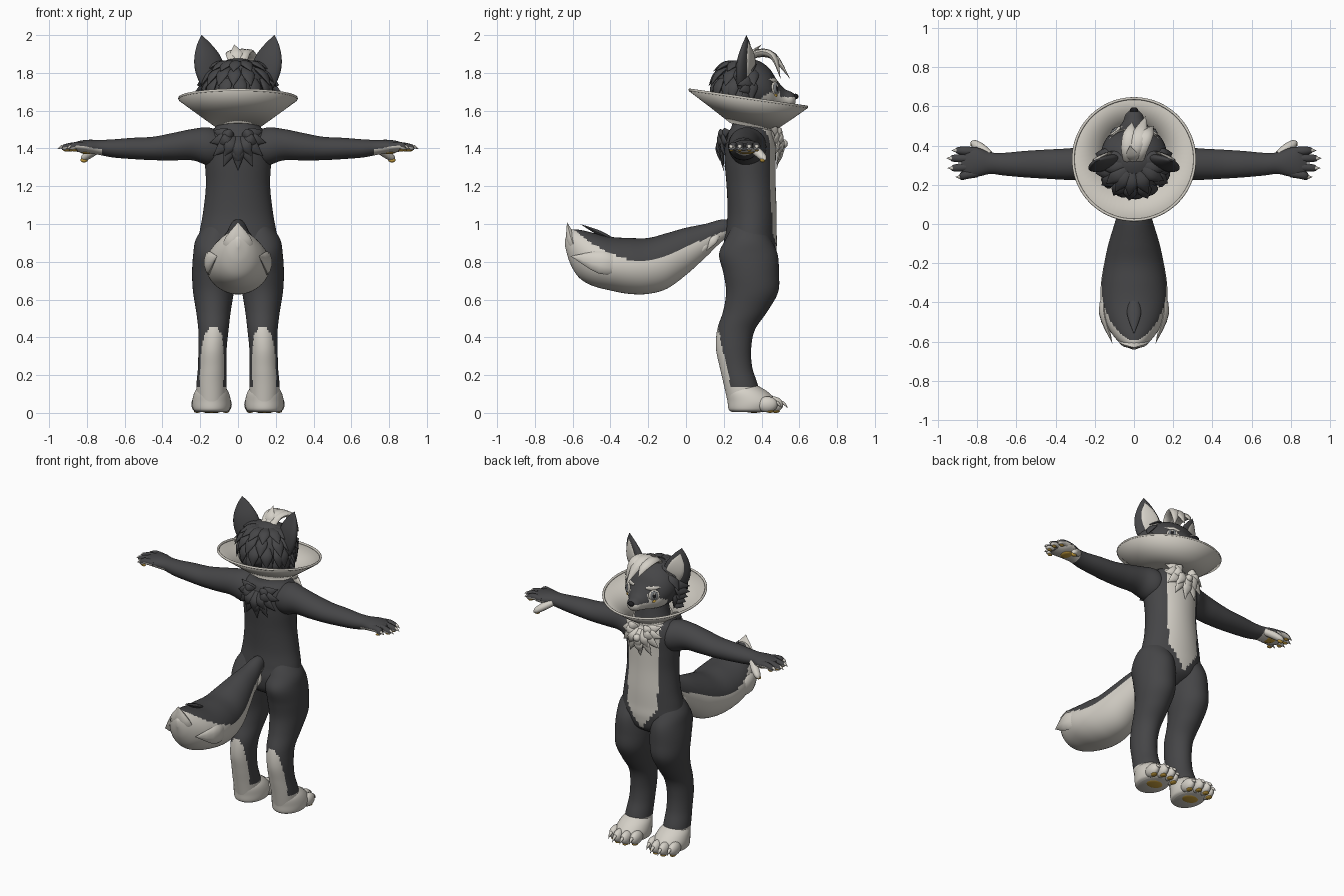
import bpy, bmesh, random
from math import sin, cos, pi, radians
from mathutils import Vector, Matrix
from mathutils.bvhtree import BVHTree

random.seed(4)
if "Cube" in bpy.data.objects:
    bpy.data.objects.remove(bpy.data.objects["Cube"])


def material(name, r, g, b):
    mat = bpy.data.materials.new(name)
    mat.use_nodes = True
    mat.diffuse_color = (r, g, b, 1)
    bsdf = next(n for n in mat.node_tree.nodes if n.type == 'BSDF_PRINCIPLED')
    bsdf.inputs["Base Color"].default_value = (r, g, b, 1)
    return mat


DARK = material("charcoal_fur", .06, .06, .063)
WHITE = material("cream_fur", .66, .63, .57)
CONE = material("cone_plastic", .62, .59, .53)
PAD = material("yellow_pad", .6, .36, .05)
BLACK = material("black", .012, .012, .014)
GREY = material("iris_grey", .2, .21, .22)


def finish(name, bm, mats, rule=None):
    """Turn a bmesh into a smooth object, colouring faces by rule."""
    bmesh.ops.recalc_face_normals(bm, faces=bm.faces)
    if rule:
        for f in bm.faces:
            f.material_index = int(rule(f.calc_center_median(), f.normal))
    mesh = bpy.data.meshes.new(name)
    bm.to_mesh(mesh)
    bm.free()
    for m in mats:
        mesh.materials.append(m)
    mesh.shade_smooth()
    mesh.set_sharp_from_angle(angle=radians(60))
    ob = bpy.data.objects.new(name, mesh)
    bpy.context.collection.objects.link(ob)
    return ob


def spline(rows, steps):
    p = [Vector(r) for r in rows]
    p = [p[0]] + p + [p[-1]]
    out = []
    for a, b, c, d in zip(p, p[1:], p[2:], p[3:]):
        for i in range(steps):
            t = i / steps
            out.append((b * 2 + (c - a) * t + (a * 2 - b * 5 + c * 4 - d) * t ** 2
                        + (b * 3 - a - c * 3 + d) * t ** 3) / 2)
    return out + [p[-1]]


def skin(bm, rings, caps=True):
    vs = [[bm.verts.new(c) for c in ring] for ring in rings]
    n = len(vs[0])
    for a, b in zip(vs, vs[1:]):
        for i in range(n):
            bm.faces.new((a[i], a[(i + 1) % n], b[(i + 1) % n], b[i]))
    if caps:
        bm.faces.new(vs[0])
        bm.faces.new(vs[-1])


def loft(name, rows, u, v, mats, rule=None, side=1, segs=64, steps=7):
    """Rows are centre x, y, z and the two radii along u and v."""
    u, v = Vector(u), Vector(v)
    rings = []
    for r in spline(rows, steps):
        ring = [Vector(r[:3]) + u * max(r[3], .002) * cos(2 * pi * i / segs)
                + v * max(r[4], .002) * sin(2 * pi * i / segs) for i in range(segs)]
        rings.append([(p.x * side, p.y, p.z) for p in ring])
    bm = bmesh.new()
    skin(bm, rings)
    return finish(name, bm, mats, rule)


def tube(bm, rows, normal, flat=.5, steps=4, segs=10):
    """Tapered strand; rows are x, y, z and half width."""
    pts = spline(rows, steps)
    rings = []
    for i, r in enumerate(pts):
        d = (pts[min(i + 1, len(pts) - 1)] - pts[max(i - 1, 0)])
        d = Vector(d[:3]).normalized()
        across = d.cross(Vector(normal)).normalized()
        up = across.cross(d)
        w = max(r[3], .001)
        rings.append([Vector(r[:3]) + across * w * cos(2 * pi * k / segs)
                      + up * w * flat * sin(2 * pi * k / segs) for k in range(segs)])
    skin(bm, rings)


def leaf(bm, base, tip, w, normal, bulge=.015, flat=.4):
    base, tip, n = Vector(base), Vector(tip), Vector(normal).normalized()
    mid = base.lerp(tip, .45) + n * bulge
    tube(bm, [(*base, w * .6), (*mid, w), (*tip, 0)], normal, flat)


def blob(bm, centre, size, direction=(0, 0, 1)):
    rot = Vector(direction).to_track_quat('Z', 'Y').to_matrix().to_4x4()
    mx = Matrix.Translation(centre) @ rot @ Matrix.Diagonal((*size, 1))
    bmesh.ops.create_uvsphere(bm, u_segments=20, v_segments=12, radius=1, matrix=mx)


X, Y, Z = (1, 0, 0), (0, 1, 0), (0, 0, 1)


# Torso with a cream belly panel
def belly(c, n):
    return c.y > .38 and .8 < c.z < 1.5 and abs(c.x) < min(.11, (c.z - .8) * .7)


loft("torso", [(0, .34, .75, .05, .05), (0, .34, .8, .15, .12), (0, .34, .88, .21, .14),
               (0, .345, .96, .203, .135), (0, .35, 1.06, .185, .13), (0, .345, 1.2, .17, .13),
               (0, .34, 1.32, .175, .135), (0, .34, 1.42, .18, .135), (0, .34, 1.48, .16, .12),
               (0, .345, 1.53, .11, .1), (0, .34, 1.68, .08, .08)],
     X, Y, [DARK, WHITE], belly)

# Limbs
for s, tag in ((1, "left"), (-1, "right")):
    loft(tag + "_leg", [(.1, .33, 1, .07, .08), (.118, .33, .92, .105, .12), (.125, .33, .84, .112, .155),
                        (.128, .345, .74, .115, .147), (.13, .35, .64, .108, .138),
                        (.13, .315, .54, .092, .118), (.13, .265, .44, .08, .1),
                        (.135, .252, .34, .075, .093), (.137, .265, .24, .075, .086),
                        (.14, .29, .15, .08, .09), (.14, .31, .06, .08, .09)],
         X, Y, [DARK, WHITE],
         lambda c, n: c.z < .14 or c.z < .47 and c.y < .165 + (.47 - c.z) * .22, s)
    loft(tag + "_foot", [(.14, .3, .15, .06, .07), (.14, .325, .11, .09, .11), (.14, .35, .06, .102, .13),
                         (.14, .345, .02, .097, .12), (.14, .34, .006, .08, .1)], X, Y, [WHITE], side=s)
    toes, claws, pads = bmesh.new(), bmesh.new(), bmesh.new()
    blob(pads, (.14 * s, .36, .009), (.055, .045, .009))
    for dx, y in ((-.076, .43), (-.027, .46), (.027, .46), (.076, .43)):
        x = (.14 + dx) * s
        blob(toes, (x, y, .045), (.031, .055, .042))
        blob(pads, (x, y + .015, .008), (.018, .022, .008))
        leaf(claws, (x, y + .03, .05), (x, y + .08, .025), .011, Z, flat=.9)
    finish(tag + "_toes", toes, [WHITE])
    finish(tag + "_toe_claws", claws, [WHITE])
    finish(tag + "_sole_pads", pads, [PAD])

    loft(tag + "_arm", [(.06, .33, 1.4, .08, .07), (.15, .325, 1.41, .1, .1), (.24, .31, 1.42, .085, .083),
                        (.34, .305, 1.41, .08, .073), (.45, .305, 1.4, .074, .062),
                        (.56, .305, 1.4, .067, .056), (.66, .305, 1.4, .058, .048),
                        (.73, .31, 1.405, .055, .04), (.79, .315, 1.41, .072, .036),
                        (.84, .315, 1.41, .076, .03), (.88, .305, 1.408, .05, .018)],
         Y, Z, [DARK, WHITE], lambda c, n: abs(c.x) > .72 and n.z < -.25, s)
    fingers, claws, pads, thumb = [bmesh.new() for _ in range(4)]
    for y0, y1, x in ((.37, .375, .9), (.335, .335, .925), (.295, .285, .92), (.26, .24, .88)):
        tube(fingers, [(.8 * s, y0, 1.41, .022), (.86 * s, (y0 + y1) / 2, 1.415, .022),
                       (x * s, y1, 1.405, .017), ((x + .012) * s, y1, 1.402, .003)], Z, .9)
        leaf(claws, ((x - .012) * s, y1, 1.41), ((x + .03) * s, y1, 1.397), .01, Z, .006, .9)
        blob(pads, ((x - .015) * s, y1, 1.39), (.016, .011, .006))
    tube(thumb, [(.74 * s, .35, 1.4, .025), (.78 * s, .385, 1.375, .026),
                 (.815 * s, .41, 1.35, .02), (.83 * s, .42, 1.34, .004)], Z, .9)
    blob(pads, (.8 * s, .32, 1.38), (.035, .042, .01))
    blob(pads, (.815 * s, .405, 1.338), (.02, .014, .012))
    finish(tag + "_fingers", fingers, [DARK, WHITE], lambda c, n: n.z < -.3)
    finish(tag + "_claws", claws, [WHITE])
    finish(tag + "_palm_pads", pads, [PAD])
    finish(tag + "_thumb", thumb, [WHITE])


# Tail, dark above and cream below
def tail_under(c, n):
    k = c.y + .2
    return c.z < .8 + (.4 * k if k > 0 else 1.1 * k * k)


loft("tail", [(0, y, z, w, h) for y, z, w, h in (
    (.28, .98, .03, .03), (.2, .97, .045, .055), (.1, .91, .07, .09), (0, .855, .1, .125),
    (-.1, .805, .13, .147), (-.2, .778, .152, .148), (-.3, .778, .168, .148),
    (-.4, .79, .17, .142), (-.5, .815, .145, .14), (-.57, .845, .105, .125),
    (-.615, .88, .06, .085), (-.64, .9, .008, .02))], X, Z, [DARK, WHITE], tail_under)
bm = bmesh.new()
leaf(bm, (0, -.54, .8), (0, -.63, 1.01), .08, (0, -1, .3), .02)
for s in (1, -1):
    leaf(bm, (.13 * s, -.32, .77), (.11 * s, -.61, .83), .06, (s, 0, 0), .035)
    for i in range(3):
        y = .17 - .05 * i
        leaf(bm, (.04 * s, y, .95 - .03 * i), (.055 * s, y - .06, .86 - .03 * i), .02, (s, 0, 0))
finish("tail_tufts", bm, [WHITE])
bm = bmesh.new()
leaf(bm, (0, -.38, .915), (0, -.56, 1), .035, Z, 0)
finish("tail_top_tuft", bm, [DARK])

# Head and muzzle
head = loft("head", [(0, y, z, w, h) for y, z, w, h in (
    (.16, 1.71, .05, .05), (.21, 1.72, .12, .11), (.3, 1.73, .165, .145), (.38, 1.725, .165, .14),
    (.44, 1.71, .138, .115), (.48, 1.685, .092, .08), (.52, 1.665, .058, .052),
    (.56, 1.66, .043, .038), (.58, 1.66, .02, .02))], X, Z, [DARK, WHITE],
    lambda c, n: c.y > .4 and c.z < 1.672 + .05 * (abs(c.x) > .04) * (c.y < .5) * (c.y - .4) / .1)
tree = BVHTree.FromPolygons([v.co for v in head.data.vertices], [p.vertices for p in head.data.polygons])
bm = bmesh.new()
blob(bm, (0, .58, 1.675), (.022, .015, .015))
finish("nose", bm, [BLACK])

eyes = {n: bmesh.new() for n in ("eye_whites", "irises", "pupils", "glints", "brows", "cheek_marks")}
ears, inner, fluff = bmesh.new(), bmesh.new(), bmesh.new()
for s in (1, -1):
    p, n = tree.find_nearest(Vector((.1 * s, .48, 1.72)))[:2]
    n = Vector((.65 * s, .75, .08))
    blob(eyes["eye_whites"], p, (.036, .034, .012), n)
    blob(eyes["irises"], p + n * .008, (.024, .029, .008), n)
    blob(eyes["pupils"], p + n * .013, (.012, .018, .005), n)
    blob(eyes["glints"], p + n * .017 + Vector((0, 0, .012)), (.006, .006, .003), n)
    a, b, c = [tree.find_nearest(Vector(q))[0] for q in (
        (.05 * s, .5, 1.765), (.14 * s, .45, 1.775), (.11 * s, .5, 1.675))]
    leaf(eyes["brows"], a, b, .014, n, .01)
    leaf(eyes["cheek_marks"], c, c + Vector((.02 * s, -.015, .008)), .008, n, .004)
    # Ears with pale hollows
    face = Vector((.45 * s, 1, 0))
    tube(ears, [(.12 * s, .31, 1.74, .075), (.145 * s, .31, 1.81, .085), (.165 * s, .312, 1.88, .075),
                (.183 * s, .318, 1.95, .04), (.193 * s, .32, 2, 0)], face, .4, 6, 20)
    tube(inner, [(.14 * s, .34, 1.78, .04), (.158 * s, .345, 1.84, .054), (.176 * s, .34, 1.9, .042),
                 (.19 * s, .33, 1.965, 0)], face, .18, 6, 16)
    # Cheek fur
    for i in range(5):
        z = 1.76 - .032 * i
        leaf(fluff, (.13 * s, .36 - .012 * i, z), ((.225 - .008 * abs(i - 1)) * s, .27 + .01 * i, z - .025),
             .032, (s, 1, .3))
for name, m in zip(eyes, (WHITE, GREY, BLACK, WHITE, WHITE, PAD)):
    finish(name, eyes[name], [m])
finish("ears", ears, [DARK])
finish("inner_ears", inner, [WHITE])
finish("cheek_fur", fluff, [DARK])


# Layered locks on the back of the head
def on_skull(az, el, k=1):
    return Vector((.165 * k * sin(az) * cos(el), .31 - .155 * k * cos(az) * cos(el), 1.72 + .15 * k * sin(el)))


bm = bmesh.new()
for el in (70, 45, 20, -5):
    for i in range(9):
        az = radians(-100 + 25 * i + random.uniform(-9, 9))
        base, tip = on_skull(az, radians(el), .97), on_skull(az, radians(el - 42), 1.24)
        leaf(bm, base, tip, .036, base - Vector((0, .31, 1.72)), .012)
finish("back_hair", bm, [DARK])
bm = bmesh.new()
for x0, x1, y, z, w in ((0, .06, .55, 1.77, .04), (-.03, -.01, .52, 1.83, .035), (.03, .1, .5, 1.77, .035)):
    tube(bm, [(x0, .3, 1.84, .015), (x0, .37, 1.9, w), (x0 * .5 + x1 * .5, .46, 1.89, w), (x1, y, z, 0)],
         (0, .5, 1), .5)
leaf(bm, (0, .33, 1.85), (-.02, .4, 1.95), .035, (0, -1, .3))
finish("forelock", bm, [WHITE])

# Chest and back ruffs
for name, m, y, d, zc in (("chest_ruff", WHITE, .455, 1, 1.47), ("back_ruff", DARK, .225, -1, 1.46)):
    bm = bmesh.new()
    for count, reach, lift in ((9, .17, 0), (7, .12, .02)):
        for i in range(count):
            a = radians(-105 + 210 * i / (count - 1))
            r = reach * (.85 + .2 * cos(a))
            leaf(bm, (.03 * sin(a), y + lift * d, zc), (r * sin(a), y + (lift + .025 * cos(a)) * d, zc - r * cos(a)),
                 .034, (0, d, 0), .025)
    leaf(bm, (0, y + .03 * d, 1.42), (0, y + .025 * d, 1.31), .032, (0, d, 0), .02)
    finish(name, bm, [m])
bm = bmesh.new()
blob(bm, (0, .515, 1.425), (.024, .024, .024))
finish("collar_bell", bm, [WHITE])

# Tilted cone and its neck band
rings = []
for cy, cz, r, slope in ((.352, 1.52, .112, .18), (.342, 1.59, .208, .16), (.33, 1.665, .31, .145)):
    rings.append([(r * cos(t), cy + r * sin(t), cz - slope * r * sin(t))
                  for t in (2 * pi * i / 72 for i in range(72))])
bm = bmesh.new()
skin(bm, rings, caps=False)
cone = finish("cone", bm, [CONE])
cone.modifiers.new("thickness", 'SOLIDIFY').thickness = .008
for name, ring in (("neck_band", rings[0]), ("cone_rim", rings[-1])):
    cu = bpy.data.curves.new(name, 'CURVE')
    cu.dimensions, cu.bevel_depth = '3D', .007
    sp = cu.splines.new('POLY')
    sp.points.add(len(ring) - 1)
    for pt, co in zip(sp.points, ring):
        pt.co = (*co, 1)
    sp.use_cyclic_u = True
    cu.materials.append(CONE)
    bpy.context.collection.objects.link(bpy.data.objects.new(name, cu))
